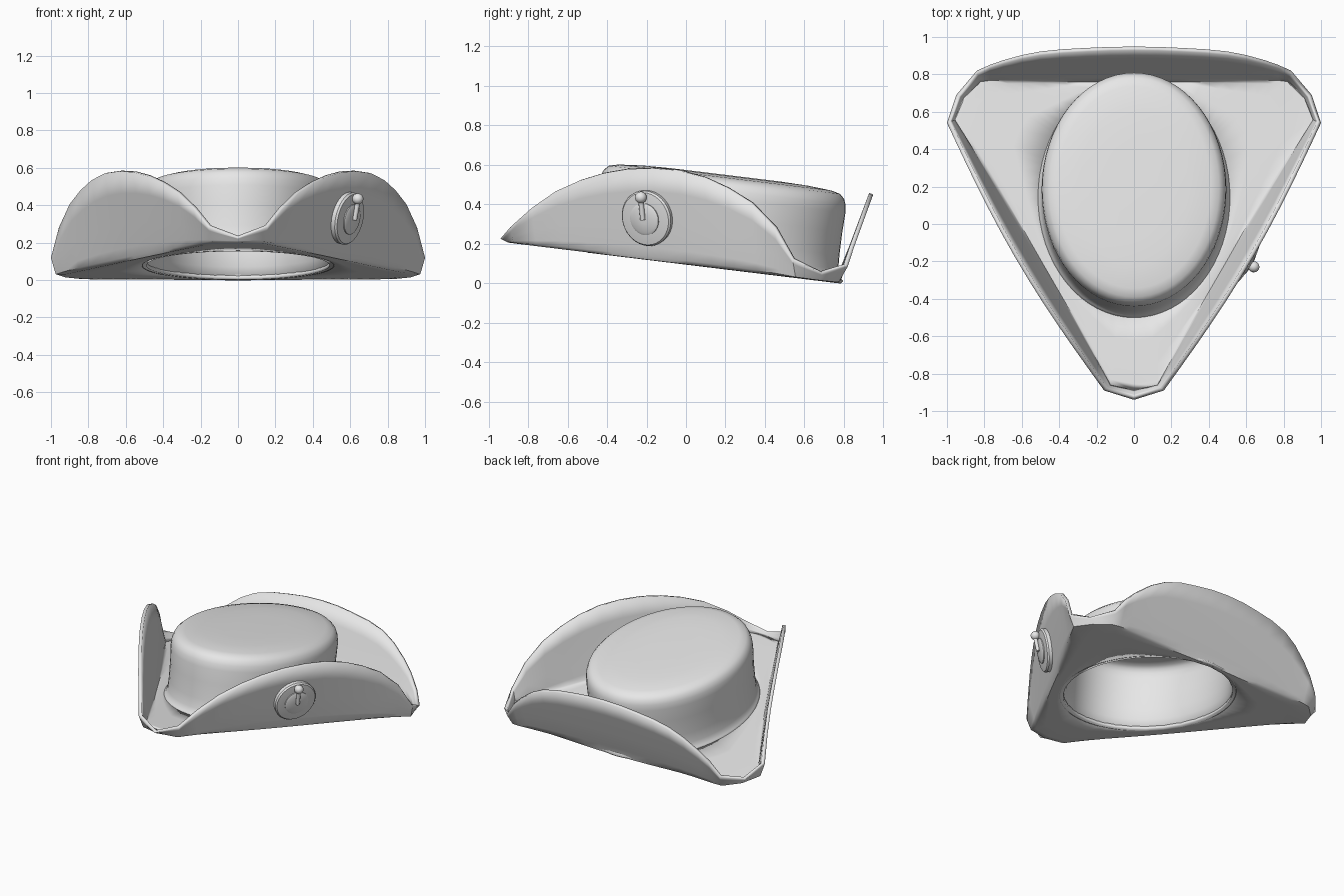
import bpy, bmesh, math
from mathutils import Vector, Matrix

if "Cube" in bpy.data.objects:
    bpy.data.objects.remove(bpy.data.objects["Cube"])

grey = bpy.data.materials.new("felt_grey")
grey.diffuse_color = (0.8, 0.8, 0.8, 1)
grey.use_nodes = True
grey.node_tree.nodes["Principled BSDF"].inputs["Base Color"].default_value = grey.diffuse_color


def tilt(x, y, h):
    """Place a point at height h above the sloping base of the hat."""
    return Vector((x, y, h + 0.095 - 0.122 * y))


def finish(name, bm, angle=40, thickness=0, offset=1):
    me = bpy.data.meshes.new(name)
    bm.to_mesh(me)
    bm.free()
    ob = bpy.data.objects.new(name, me)
    bpy.context.collection.objects.link(ob)
    me.materials.append(grey)
    if thickness:
        mod = ob.modifiers.new("thickness", 'SOLIDIFY')
        mod.thickness, mod.offset = thickness, offset
    bpy.ops.object.select_all(action='DESELECT')
    bpy.context.view_layer.objects.active = ob
    ob.select_set(True)
    bpy.ops.object.shade_smooth_by_angle(angle=math.radians(angle))
    return ob


def loft(rings, cap=False):
    """Skin a stack of closed rings, running counter-clockwise."""
    bm = bmesh.new()
    vs = [[bm.verts.new(p) for p in r] for r in rings]
    n = len(rings[0])
    for a, b in zip(vs, vs[1:]):
        for i in range(n):
            j = (i + 1) % n
            bm.faces.new((a[i], b[i], b[j], a[j]))
    if cap:
        bm.faces.new(vs[-1])
    return bm


def interp(table, t):
    for (t0, h0), (t1, h1) in zip(table, table[1:]):
        if t <= t1:
            return h0 + (h1 - h0) * (t - t0) / (t1 - t0)
    return table[-1][1]


# Crown: oval shell with a flared foot and rounded top edge
RX, RY, CY = 0.49, 0.62, 0.14
crown_profile = [(0.035, 0.012), (0.015, 0.03), (0.003, 0.07), (0, 0.14), (0, 0.26), (0.004, 0.36),
                 (0, 0.40), (-0.012, 0.43), (-0.035, 0.452), (-0.08, 0.464), (-0.2, 0.474), (-0.34, 0.478)]
rings = []
for off, h in crown_profile:
    ring = []
    for i in range(64):
        a = 2 * math.pi * i / 64
        ring.append(tilt((RX + off) * math.cos(a), CY + 0.122 * h + (RY + off) * math.sin(a), h))
    rings.append(ring)
bm = loft(rings, cap=True)
bmesh.ops.recalc_face_normals(bm, faces=bm.faces)
if max(bm.faces, key=lambda f: f.calc_center_median().z).normal.z < 0:
    bmesh.ops.reverse_faces(bm, faces=bm.faces)
finish("crown", bm, thickness=0.018, offset=-1)

# Brim outline, right half: (fold x, fold y, edge x, edge y, edge height)
side_h = [(0, 0.08), (0.08, 0.19), (0.17, 0.29), (0.26, 0.36), (0.345, 0.41), (0.43, 0.445), (0.52, 0.465),
          (0.61, 0.47), (0.7, 0.45), (0.78, 0.41), (0.86, 0.35), (0.94, 0.24), (1, 0.09)]
back_h = [(0, 0.47), (0.13, 0.465), (0.25, 0.45), (0.38, 0.43), (0.5, 0.395), (0.6, 0.34), (0.7, 0.26), (0.77, 0.19)]
half = [(0, -0.90, 0, -0.94, 0.015)]
for t, h in side_h:
    x, y, s = 0.16 + 0.84 * t, -0.89 + 1.43 * t, math.sin(math.pi * t)
    out, inn = 0.05 * s, 0.03 + 0.01 * s
    half.append((x - 0.862 * inn, y + 0.506 * inn, x + 0.862 * out, y - 0.506 * out, h))
half.append((0.92, 0.68, 0.95, 0.69, 0.04))
half.append((0.825, 0.772, 0.84, 0.82, 0.09))
half += [(x, 0.78, x, 0.785 + 0.16 * h / 0.46, h) for x, h in reversed(back_h)]
outline = half + [(-a, b, -c, d, h) for a, b, c, d, h in reversed(half[1:-1])]

# Brim: flat floor around the crown, then flaps turned up on three sides
rings = [[] for _ in range(9)]
for fx, fy, ex, ey, h in outline:
    a = math.atan2((fy - CY) / RY, fx / RX)
    ox, oy = RX * math.cos(a), CY + RY * math.sin(a)
    for k, s in enumerate((0, 0.35, 0.7, 0.9)):
        rings[k].append(tilt(ox + (fx - ox) * s, oy + (fy - oy) * s, 0))
    for k, (s, z) in enumerate(((0, 0.04), (0.12, 0.14), (0.4, 0.4), (0.75, 0.75), (1, 1))):
        rings[4 + k].append(tilt(fx + (ex - fx) * s, fy + (ey - fy) * s, h * z))
bm = loft(rings)
bmesh.ops.recalc_face_normals(bm, faces=bm.faces)
bm.faces.ensure_lookup_table()
if bm.faces[0].normal.z < 0:
    bmesh.ops.reverse_faces(bm, faces=bm.faces)
finish("brim", bm, angle=50, thickness=0.022)

# Cockade on the right flap: local z points out of the flap, local y points up it
out = Vector((0.862, -0.506, -0.2)).normalized()
up = (Vector((0, 0, 1)) - out * out.z).normalized()
right = up.cross(out)
place = Matrix.Translation((0.583, -0.195, 0.33)) @ Matrix((right, up, out)).transposed().to_4x4()


def lathe(profile, n=32):
    return loft([[place @ Vector((r * math.cos(2 * math.pi * i / n), r * math.sin(2 * math.pi * i / n), z))
                  for i in range(n)] for r, z in profile], cap=True)


for name, profile in (("cockade_disc", [(0.14, -0.02), (0.143, 0.012), (0.135, 0.022), (0.09, 0.028)]),
                      ("cockade_centre", [(0.082, 0.01), (0.082, 0.034), (0.07, 0.04), (0.02, 0.042)])):
    bm = lathe(profile)
    bmesh.ops.recalc_face_normals(bm, faces=bm.faces)
    finish(name, bm)

# Button and its loop of cord
bm = bmesh.new()
bmesh.ops.create_uvsphere(bm, u_segments=16, v_segments=10, radius=0.03,
                          matrix=place @ Matrix.Translation((0, 0.115, 0.045)))
finish("button", bm)
bm = bmesh.new()
bmesh.ops.create_cone(bm, cap_ends=True, segments=12, radius1=0.013, radius2=0.013, depth=0.11,
                      matrix=place @ Matrix.Translation((0, 0.055, 0.048)) @ Matrix.Rotation(math.pi / 2, 4, 'X'))
finish("cord", bm)
